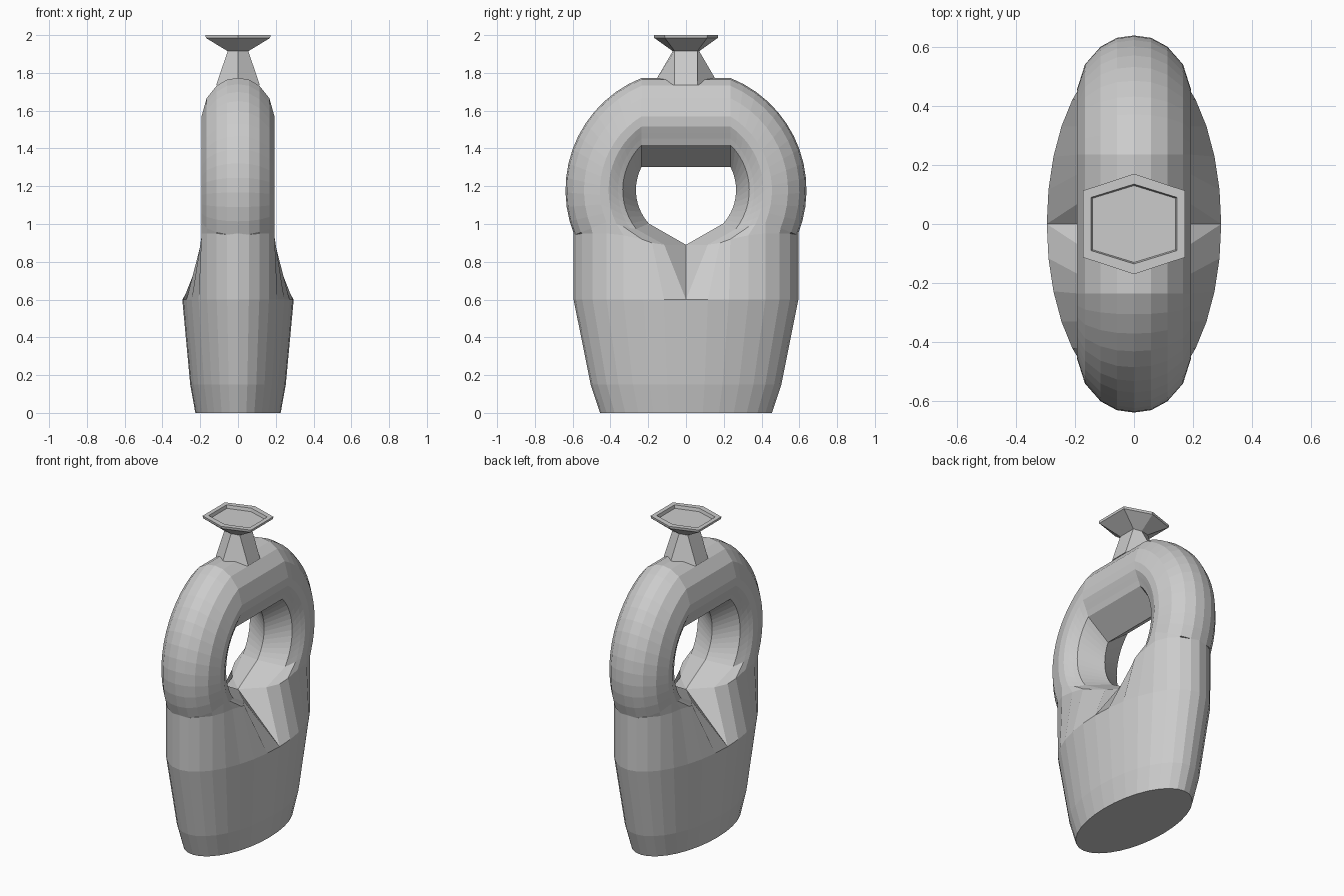
import bpy, bmesh
from math import acos, cos, sin, radians, pi

if "Cube" in bpy.data.objects:
    bpy.data.objects.remove(bpy.data.objects["Cube"])


def finish(name, bm):
    bmesh.ops.remove_doubles(bm, verts=bm.verts[:], dist=1e-4)
    bmesh.ops.recalc_face_normals(bm, faces=bm.faces[:])
    me = bpy.data.meshes.new(name)
    bm.to_mesh(me)
    bm.free()
    bpy.context.collection.objects.link(bpy.data.objects.new(name, me))


def skin(bm, rows, closed=False):
    """Join successive rows of points with faces, skipping collapsed corners."""
    vs = [[bm.verts.new(p) for p in row] for row in rows]
    n = len(rows[0])
    for a, b in zip(vs, vs[1:]):
        for j in range(n if closed else n - 1):
            k = (j + 1) % n
            quad = []
            for v in (a[j], a[k], b[k], b[j]):
                if all((v.co - q.co).length > 1e-4 for q in quad):
                    quad.append(v)
            if len(quad) > 2:
                bm.faces.new(quad)
    return vs


# Bottle body with loop handle: one quarter, then mirrored
CZ = 1.18
# tube section as (x, distance from loop centre), inner ridge to outer crest
section = [(0, .265), (.15, .335), (.163, .36), (.177, .385), (.19, .41),
           (.193, .455), (.166, .54), (.113, .6), (.058, .63), (0, .638)]
STEPS = 13
last = len(section) - 1
arcs = []
for i in range(STEPS + 1):
    t = i / STEPS
    row = []
    for j, (x, r) in enumerate(section):
        low = radians(-42 + 20 * min(1, j / 5))      # where the loop meets the body
        high = acos(.235 / r)                        # where the straight top bar starts
        a = high + (low - high) * t
        row.append((x, r * cos(a), CZ + r * sin(a)))
    arcs.append(row)
bar = [(x, 0, z) for x, y, z in arcs[0]]


def ellipse(rx, ry, z):
    angles = [max(0, j - 1) * pi / 16 for j in range(last + 1)]
    return [(rx * cos(a) if j < last else 0, ry * sin(a), z) for j, a in enumerate(angles)]


shoulder = [(0, 0, .89), (.12, .115, .89), (.17, .18, .9), (.19, .235, .92), (.192, .33, .94),
            (.193, .42, .95), (.164, .495, .95), (.113, .55, .95), (.058, .583, .95), (0, .595, .95)]
bm = bmesh.new()
skin(bm, [bar] + arcs + [shoulder, ellipse(.295, .595, .6), ellipse(.253, .505, .15),
                         ellipse(.226, .455, 0), [(0, 0, 0)] * (last + 1)])
bmesh.ops.remove_doubles(bm, verts=bm.verts[:], dist=1e-4)
for axis in 'XY':
    bmesh.ops.mirror(bm, geom=bm.verts[:] + bm.edges[:] + bm.faces[:], axis=axis, merge_dist=1e-4)
finish("bottle_body", bm)


# Hexagonal neck and flared, recessed lip
def hexagon(tip, x, y, z):
    return [(0, tip, z), (-x, y, z), (-x, -y, z), (0, -tip, z), (x, -y, z), (x, y, z)]


bm = bmesh.new()
rings = skin(bm, [hexagon(.175, .115, .06, 1.735), hexagon(.07, .055, .06, 1.915),
                  hexagon(.168, .17, .112, 1.985), hexagon(.17, .172, .113, 2.0),
                  hexagon(.135, .145, .09, 2.0), hexagon(.13, .14, .087, 1.98)], closed=True)
bm.faces.new(rings[0])
bm.faces.new(rings[-1])
finish("neck_and_lip", bm)
